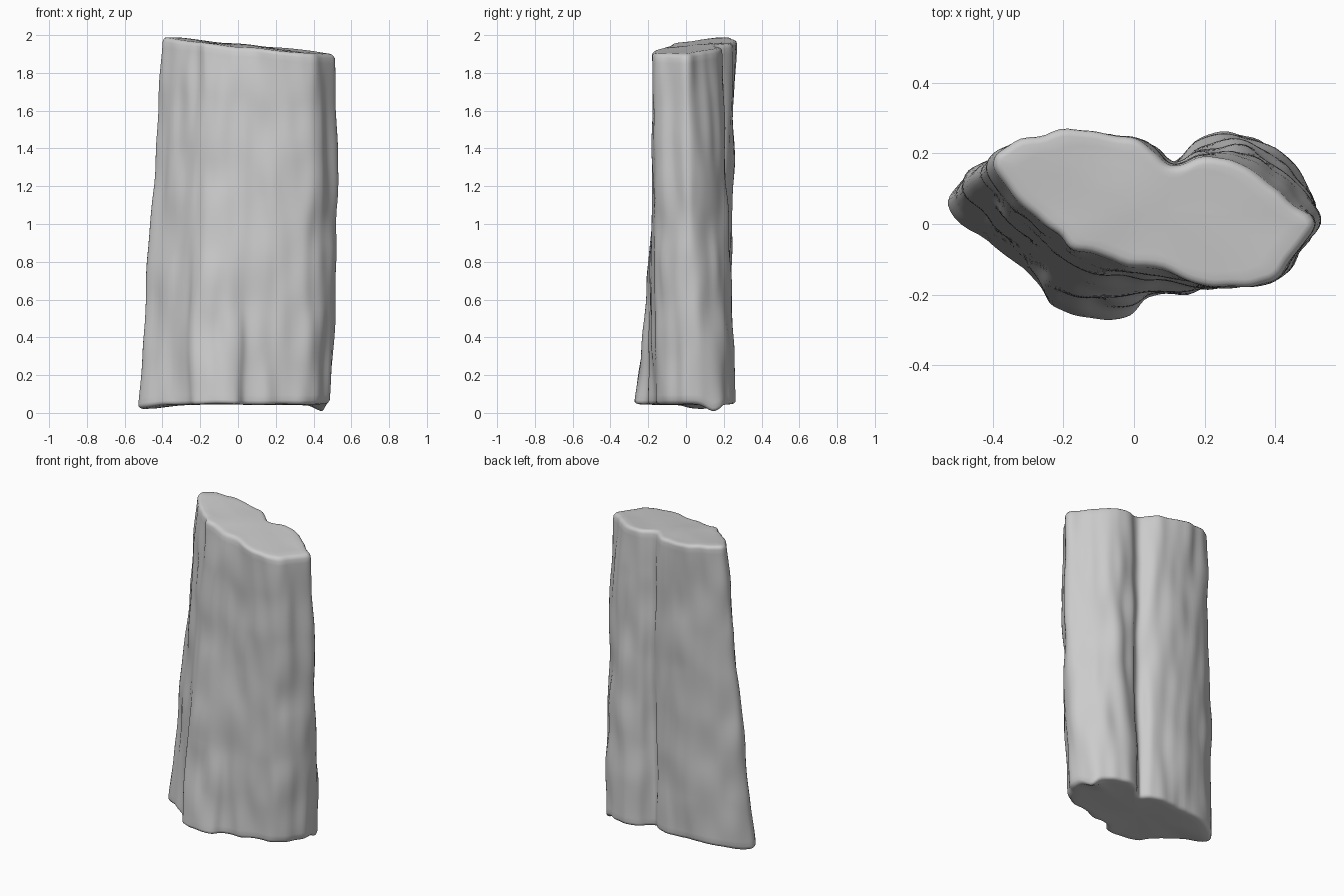
import bpy, bmesh, math
from mathutils import Vector, noise

if "Cube" in bpy.data.objects:
    bpy.data.objects.remove(bpy.data.objects["Cube"])

# Matching outlines of the top and the base: left tip, back, right tip, front
TOP = [(-.40, .17), (-.37, .215), (-.25, .25), (-.12, .268), (-.01, .252), (.06, .21),
       (.11, .175), (.18, .185), (.27, .19), (.34, .145), (.42, .085), (.51, .0),
       (.46, -.08), (.39, -.16), (.30, -.18), (.19, -.175), (.10, -.14), (-.04, -.11),
       (-.16, -.08), (-.22, -.03), (-.29, .03), (-.36, .10)]
BASE = [(-.53, .05), (-.48, .13), (-.38, .19), (-.22, .22), (-.08, .225), (.04, .21),
        (.10, .165), (.17, .235), (.26, .262), (.37, .235), (.45, .16), (.48, .06),
        (.45, -.04), (.37, -.13), (.27, -.165), (.15, -.19), (.04, -.21), (-.01, -.262),
        (-.12, -.265), (-.23, -.24), (-.28, -.17), (-.42, -.05)]
SUB, LEVELS = 6, 64


def smooth_loop(pts):
    """Closed Catmull-Rom curve through the outline points."""
    out, n = [], len(pts)
    p = [Vector(q) for q in pts]
    for i in range(n):
        a, b, c, d = p[i - 1], p[i], p[(i + 1) % n], p[(i + 2) % n]
        for k in range(SUB):
            t = k / SUB
            out.append(.5 * (2 * b + (c - a) * t + (2 * a - 5 * b + 4 * c - d) * t ** 2
                             + (3 * b - a - 3 * c + d) * t ** 3))
    return out


def top_z(x, y):
    return 1.945 - .09 * x + .05 * y + .008 * noise.noise((x * 5, y * 5, 3))


def base_z(x, y):
    spur = math.exp(-((x - .46) ** 2 + (y - .15) ** 2) / .003)
    left = math.exp(-((x + .48) ** 2 + (y - .07) ** 2) / .012)
    return .045 - .045 * spur - .025 * left + .008 * noise.noise((x * 5, y * 5, 8))


top, base = smooth_loop(TOP), smooth_loop(BASE)
N = len(top)


def section(t, inset=0.0):
    """Weathered cross-section at height fraction t."""
    s = t ** .9
    bulge = math.sin(math.pi * t) ** .6
    loop = []
    for a, b in zip(base, top):
        p = a.lerp(b, s)
        if p.x > 0:
            p.x += .028 * bulge * min(1, p.x / .4)
        loop.append(p)
    out = []
    for i, p in enumerate(loop):
        d = loop[(i + 1) % N] - loop[i - 1]
        nrm = Vector((-d.y, d.x)).normalized()
        bumps = .014 * noise.noise((p.x * 7, p.y * 7, t * 7))
        bumps += .010 * noise.noise((p.x * 14 + 5, p.y * 14, t * 5))
        out.append(p + nrm * (bumps - inset))
    return out


# Stone slab: stacked rings with rounded rims and gently uneven caps
bm = bmesh.new()
rings = []


def add_ring(loop, t, lift=0.0):
    ring = []
    for p in loop:
        lo, hi = base_z(*p), top_z(*p)
        ring.append(bm.verts.new((p.x, p.y, lo + (hi - lo) * t + lift)))
    rings.append(ring)


def scaled(loop, c, f):
    return [c + (p - c) * f for p in loop]


c_base, c_top = Vector((0, 0)), Vector((.06, .04))
R = .022
low, high = section(0, R), section(1, R)
for f in (.15, .4, .65, .88):
    add_ring(scaled(low, c_base, f), 0)
for a in (0, 30, 60):
    r = math.radians(a)
    add_ring(section(0, R * (1 - math.sin(r))), 0, R * (1 - math.cos(r)))
for k in range(LEVELS + 1):
    t = .0115 + .977 * k / LEVELS
    add_ring(section(t), t)
for a in (60, 30, 0):
    r = math.radians(a)
    add_ring(section(1, R * (1 - math.sin(r))), 1, -R * (1 - math.cos(r)))
for f in (.88, .65, .4, .15):
    add_ring(scaled(high, c_top, f), 1)

for r0, r1 in zip(rings, rings[1:]):
    for i in range(N):
        j = (i + 1) % N
        bm.faces.new((r0[i], r0[j], r1[j], r1[i]))
bm.faces.new(rings[0])
bm.faces.new(rings[-1])
bmesh.ops.recalc_face_normals(bm, faces=bm.faces)

mesh = bpy.data.meshes.new("stone_slab")
bm.to_mesh(mesh)
bm.free()
slab = bpy.data.objects.new("stone_slab", mesh)
bpy.context.collection.objects.link(slab)
bpy.context.view_layer.objects.active = slab
slab.select_set(True)
bpy.ops.object.shade_smooth_by_angle(angle=math.radians(50))
